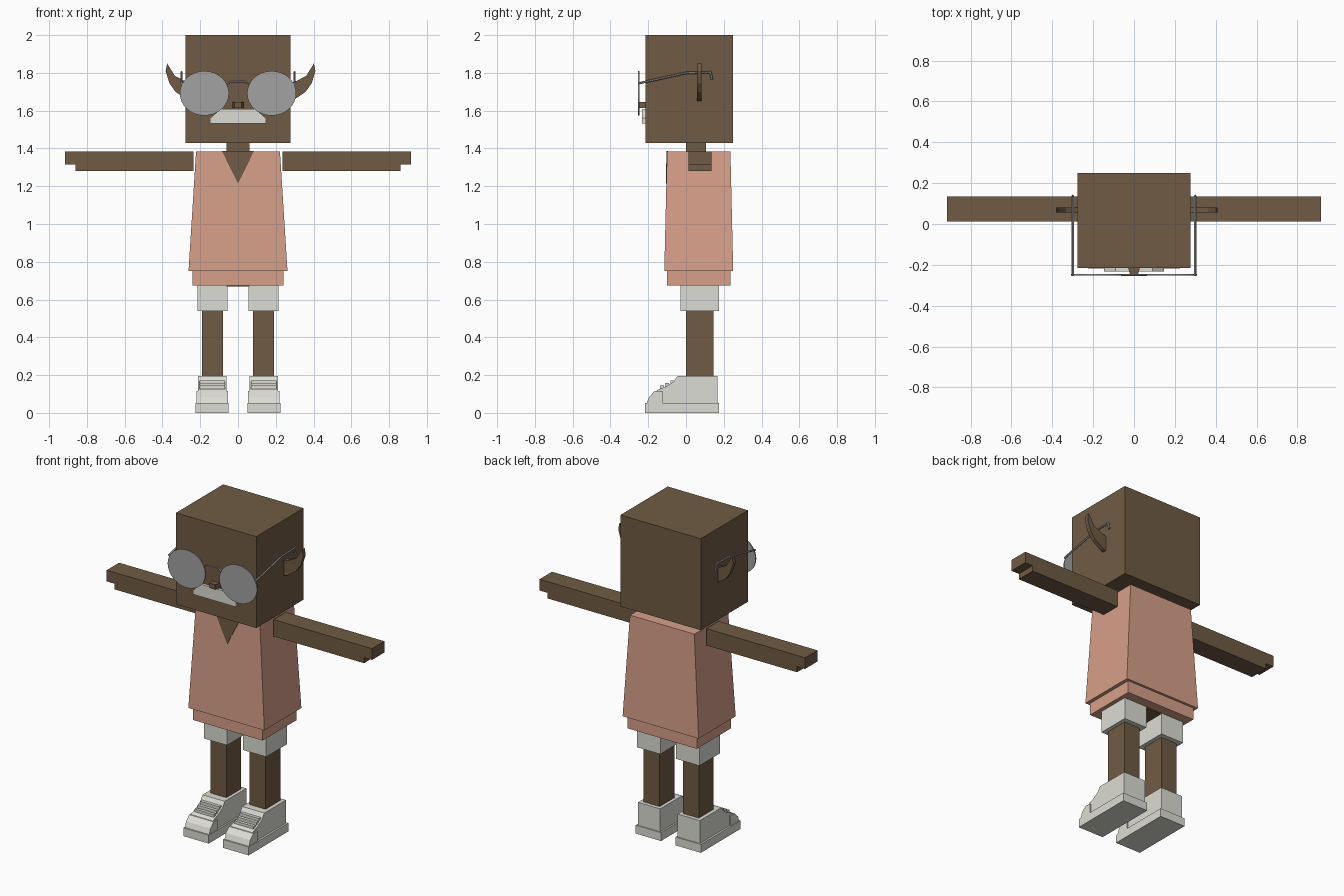
import bpy, bmesh, math
from mathutils import Vector

default = bpy.data.objects.get("Cube")
if default:
    bpy.data.objects.remove(default, do_unlink=True)


def material(name, rgb):
    m = bpy.data.materials.new(name)
    m.use_nodes = True
    m.diffuse_color = (*rgb, 1)
    m.node_tree.nodes["Principled BSDF"].inputs["Base Color"].default_value = (*rgb, 1)
    return m


SKIN = material("brown skin", (0.16, 0.105, 0.058))
CLOTH = material("salmon cloth", (0.68, 0.35, 0.25))
WHITE = material("off white", (0.72, 0.72, 0.66))
GREY = material("lens grey", (0.36, 0.36, 0.36))
SIDES = (("left", 1), ("right", -1))


def finish(name, bm, mat):
    bmesh.ops.recalc_face_normals(bm, faces=bm.faces)
    mesh = bpy.data.meshes.new(name)
    bm.to_mesh(mesh)
    bm.free()
    mesh.materials.append(mat)
    obj = bpy.data.objects.new(name, mesh)
    bpy.context.collection.objects.link(obj)
    return obj


def loft(name, lower, upper, mat):
    """Solid between two matching rings of points."""
    bm = bmesh.new()
    a = [bm.verts.new(p) for p in lower]
    b = [bm.verts.new(p) for p in upper]
    bm.faces.new(a)
    bm.faces.new(b)
    for i in range(len(a)):
        j = (i + 1) % len(a)
        bm.faces.new((a[i], a[j], b[j], b[i]))
    return finish(name, bm, mat)


def rect(x0, x1, y0, y1, z):
    return [(x0, y0, z), (x1, y0, z), (x1, y1, z), (x0, y1, z)]


def box(name, x, y, z, mat, side=1):
    return loft(name, rect(x[0] * side, x[1] * side, *y, z[0]),
                rect(x[0] * side, x[1] * side, *y, z[1]), mat)


def prism_x(name, yz, x0, x1, mat, side=1):
    return loft(name, [(x0 * side, y, z) for y, z in yz],
                [(x1 * side, y, z) for y, z in yz], mat)


def prism_y(name, xz, y0, y1, mat):
    return loft(name, [(x, y0, z) for x, z in xz], [(x, y1, z) for x, z in xz], mat)


def wire(name, points, radius, mat):
    """Thin four-sided rod following a path."""
    bm = bmesh.new()
    for p, q in zip(points, points[1:]):
        p, q = Vector(p), Vector(q)
        d = q - p
        made = bmesh.ops.create_cone(bm, cap_ends=True, segments=6, radius1=radius,
                                     radius2=radius, depth=d.length + radius)
        turn = d.to_track_quat('Z', 'Y').to_matrix()
        bmesh.ops.rotate(bm, verts=made["verts"], matrix=turn)
        bmesh.ops.translate(bm, verts=made["verts"], vec=(p + q) / 2)
    return finish(name, bm, mat)


# Head, neck, nose and moustache
box("head", (-0.277, 0.277), (-0.215, 0.25), (1.43, 2.0), SKIN)
box("neck", (-0.06, 0.06), (0.0, 0.105), (1.36, 1.44), SKIN)
nose = [(-1, 1.615), (1, 1.615), (1, 1.645), (-1, 1.645)]
loft("nose", [(s * 0.03, -0.21, z) for s, z in nose],
     [(s * 0.018, -0.253, z) for s, z in nose], SKIN)
half = [(0.148, 1.533), (0.148, 1.56), (0.09, 1.61)]
prism_y("moustache", half + [(-x, z) for x, z in reversed(half)], -0.232, -0.21, WHITE)

# Dress with a stepped hem and an open collar
loft("dress", rect(-0.262, 0.262, -0.115, 0.25, 0.75),
     rect(-0.222, 0.222, -0.10, 0.235, 1.385), CLOTH)
box("dress_hem", (-0.24, 0.24), (-0.10, 0.235), (0.675, 0.76), CLOTH)
box("pelvis", (-0.06, 0.06), (-0.03, 0.175), (0.67, 0.70), SKIN)
loft("collar_opening", [(-0.085, -0.095, 1.386), (0.085, -0.095, 1.386), (0, -0.098, 1.215)],
     [(-0.085, -0.103, 1.386), (0.085, -0.103, 1.386), (0, -0.107, 1.215)], SKIN)

# Spectacles
for label, s in SIDES:
    ring = [(s * 0.178 + 0.13 * math.cos(a), 1.692 + 0.118 * math.sin(a))
            for a in (math.tau * i / 32 for i in range(32))]
    prism_y(label + "_lens", ring, -0.253, -0.246, GREY)
    wire(label + "_temple", [(s * 0.30, -0.25, 1.745), (s * 0.30, 0.0, 1.80),
                             (s * 0.30, 0.13, 1.803), (s * 0.30, 0.137, 1.765)], 0.006, GREY)
wire("bridge", [(-0.06, -0.25, 1.74), (-0.035, -0.25, 1.755),
                (0.035, -0.25, 1.755), (0.06, -0.25, 1.74)], 0.005, GREY)

# Pointed ears
ear = [(0.24, 1.64), (0.30, 1.66), (0.358, 1.70), (0.39, 1.745), (0.41, 1.81),
       (0.402, 1.85), (0.362, 1.785), (0.31, 1.757), (0.24, 1.74)]
for label, s in SIDES:
    shift = 0 if s > 0 else 0.027
    prism_y(label + "_ear", [(s * x + shift, z) for x, z in ear], 0.057, 0.082, SKIN)

# Shoe side profiles
upper = [(-0.205, 0.04), (0.168, 0.04), (0.168, 0.195), (-0.045, 0.195), (-0.065, 0.165),
         (-0.105, 0.14), (-0.15, 0.122), (-0.185, 0.09), (-0.205, 0.06)]
toe = [(-0.213, 0.04), (-0.125, 0.04), (-0.125, 0.115), (-0.165, 0.115), (-0.195, 0.085)]

# Arms, legs and shoes
for label, s in SIDES:
    profile = [(0.235, 1.28), (0.86, 1.28), (0.86, 1.315),
               (0.915, 1.315), (0.915, 1.385), (0.235, 1.385)]
    prism_y(label + "_arm", [(s * x, z) for x, z in profile], 0.013, 0.135, SKIN)
    box(label + "_shorts_leg", (0.055, 0.215), (-0.03, 0.175), (0.54, 0.68), WHITE, s)
    box(label + "_leg", (0.08, 0.19), (0.0, 0.145), (0.15, 0.56), SKIN, s)
    box(label + "_sole", (0.05, 0.225), (-0.217, 0.175), (0.0, 0.052), WHITE, s)
    prism_x(label + "_shoe_upper", upper, 0.06, 0.213, WHITE, s)
    prism_x(label + "_toe_cap", toe, 0.053, 0.221, WHITE, s)
    for i in range(3):
        y, z = -0.075 - i * 0.027, 0.168 - i * 0.014
        box(f"{label}_lace_{i + 1}", (0.07, 0.203), (y - 0.008, y + 0.012),
            (z - 0.02, z + 0.004), WHITE, s)
